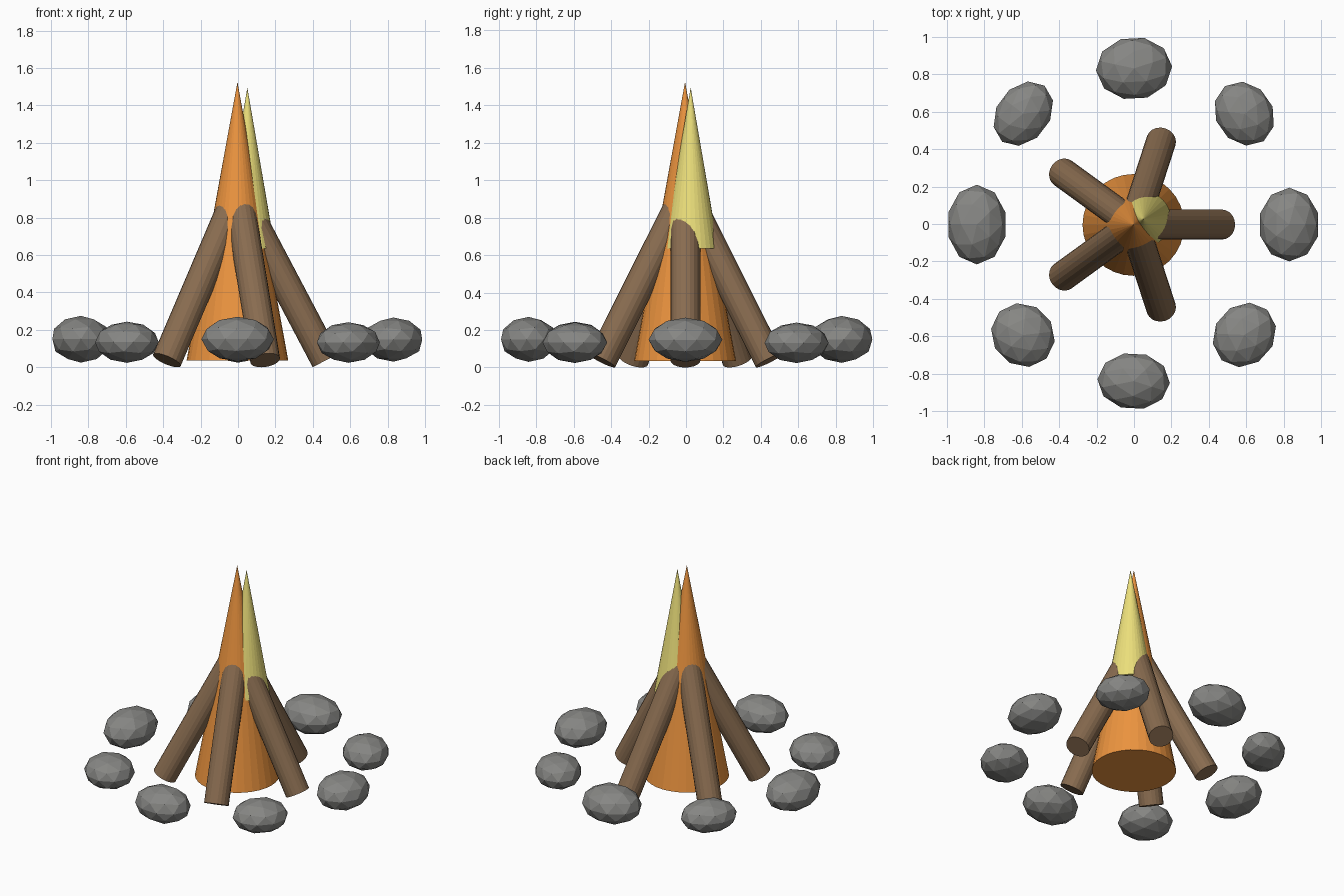
import bpy
from math import radians, sin, cos
from mathutils import Vector

if "Cube" in bpy.data.objects:
    bpy.data.objects.remove(bpy.data.objects["Cube"])


def colour(name, rgb):
    m = bpy.data.materials.new(name)
    m.diffuse_color = (*rgb, 1)
    m.use_nodes = True
    m.node_tree.nodes["Principled BSDF"].inputs["Base Color"].default_value = m.diffuse_color
    return m


wood = colour("wood", (0.25, 0.15, 0.08))
orange = colour("orange", (0.85, 0.30, 0.05))
yellow = colour("yellow", (0.85, 0.75, 0.20))
stone = colour("stone", (0.24, 0.24, 0.23))


def finish(name, mat):
    o = bpy.context.object
    o.name = name
    o.data.materials.append(mat)
    return o


# Flames: two overlapping cones
def flame(name, x, y, z0, z1, r, mat):
    bpy.ops.mesh.primitive_cone_add(vertices=32, radius1=r, radius2=0, depth=z1 - z0,
                                    location=(x, y, (z0 + z1) / 2))
    finish(name, mat)


flame("outer_flame", -0.003, -0.005, 0.035, 1.525, 0.272, orange)
flame("inner_flame", 0.05, 0.025, 0.635, 1.495, 0.148, yellow)

# Five logs leaning inwards to a peak
LEAN, LENGTH, RADIUS = radians(27.8), 0.98, 0.08
for i in range(5):
    a = radians(72 * i)
    axis = Vector((-sin(LEAN) * cos(a), -sin(LEAN) * sin(a), cos(LEAN)))
    foot = Vector((0.47 * cos(a), 0.47 * sin(a) - 0.003, RADIUS * sin(LEAN)))
    bpy.ops.mesh.primitive_cylinder_add(vertices=20, radius=RADIUS, depth=LENGTH,
                                        location=foot + axis * LENGTH / 2,
                                        rotation=(0, -LEAN, a))
    finish(f"log_{i + 1}", wood)

# Ring of stones: x, y, z, radial size, tangential size, half height, turn
stones = [
    (0.83, -0.003, 0.148, 0.163, 0.197, 0.118, 0),
    (0.59, 0.59, 0.132, 0.153, 0.180, 0.108, 35),
    (0.0, 0.832, 0.15, 0.168, 0.204, 0.125, 93),
    (-0.592, 0.59, 0.132, 0.143, 0.188, 0.108, 143),
    (-0.84, -0.003, 0.15, 0.160, 0.213, 0.125, 180),
    (-0.594, -0.594, 0.134, 0.164, 0.178, 0.110, 225),
    (-0.002, -0.84, 0.15, 0.152, 0.194, 0.120, 267),
    (0.59, -0.593, 0.133, 0.160, 0.182, 0.108, 318),
]
for i, (x, y, z, a, b, h, turn) in enumerate(stones):
    bpy.ops.mesh.primitive_ico_sphere_add(subdivisions=2, radius=1, location=(x, y, z),
                                          rotation=(0, 0, radians(turn)))
    finish(f"stone_{i + 1}", stone).scale = (a, b, h)
